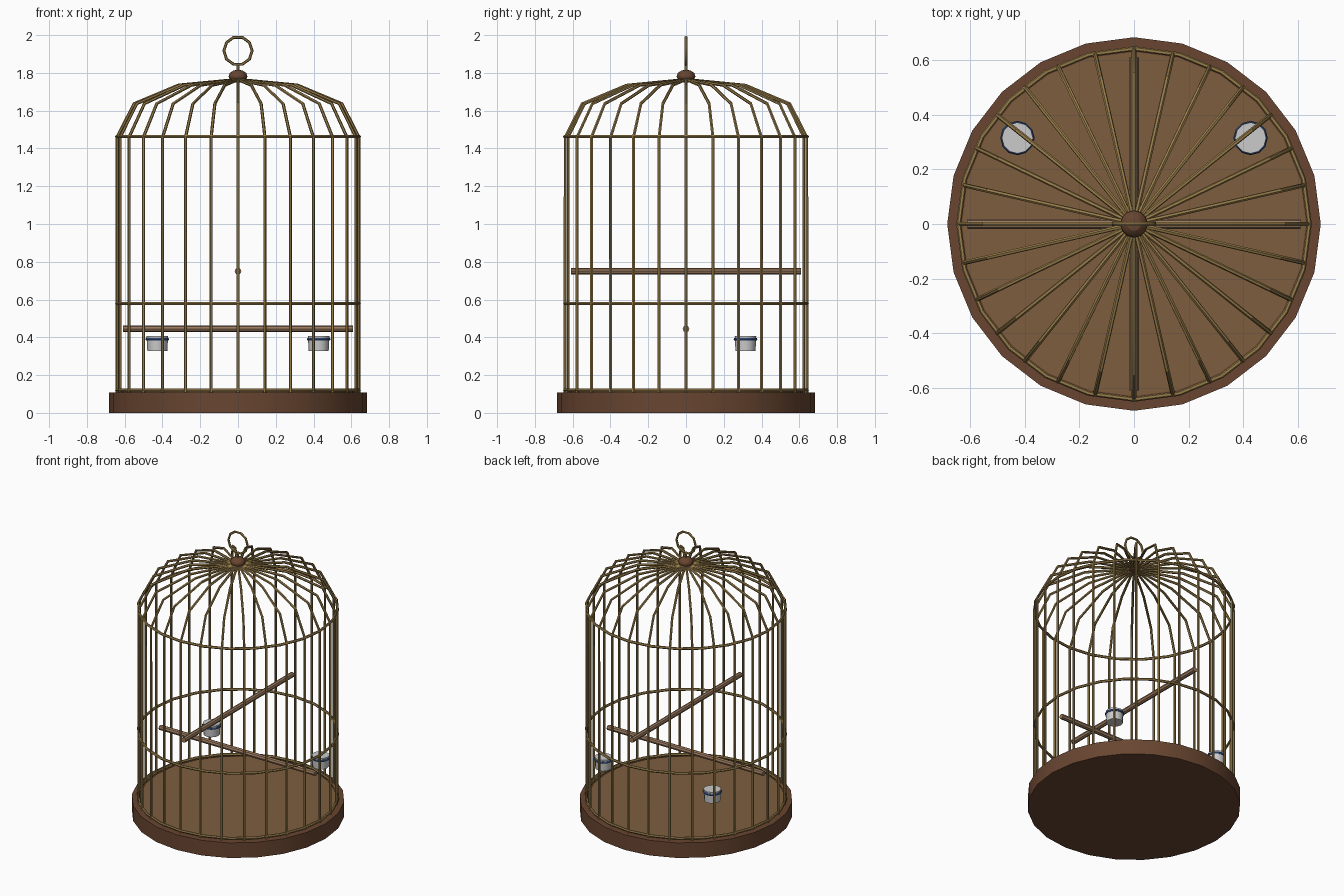
import bpy, math
from math import sin, cos, pi

if "Cube" in bpy.data.objects:
    bpy.data.objects.remove(bpy.data.objects["Cube"])


def mat(name, r, g, b):
    m = bpy.data.materials.new(name)
    m.diffuse_color = (r, g, b, 1)
    m.use_nodes = True
    m.node_tree.nodes["Principled BSDF"].inputs["Base Color"].default_value = m.diffuse_color
    return m


BRASS = mat("brass", 0.32, 0.21, 0.07)
WOOD = mat("dark_wood", 0.14, 0.06, 0.03)
FLOOR = mat("floor_wood", 0.21, 0.11, 0.05)
PERCH = mat("perch_wood", 0.32, 0.19, 0.11)
WHITE = mat("cup_white", 0.75, 0.75, 0.72)
BLUE = mat("cup_blue", 0.04, 0.09, 0.25)


def finish(name, m, angle=35):
    ob = bpy.context.object
    ob.name = ob.data.name = name
    ob.data.materials.clear()
    ob.data.materials.append(m)
    bpy.ops.object.shade_smooth_by_angle(angle=math.radians(angle))
    return ob


def cyl(name, m, r, length, loc, sides, rot=(0, 0, 0), r2=None):
    bpy.ops.mesh.primitive_cone_add(vertices=sides, radius1=r, radius2=r if r2 is None else r2,
                                    depth=length, location=loc, rotation=rot)
    return finish(name, m)


def torus(name, m, R, r, loc, segs, sides=6, rot=(0, 0, 0)):
    bpy.ops.mesh.primitive_torus_add(major_radius=R, minor_radius=r, major_segments=segs,
                                     minor_segments=sides, location=loc, rotation=rot)
    return finish(name, m)


# Base and floor
cyl("base", WOOD, 0.684, 0.107, (0, 0, 0.0535), 24)
cyl("floor", FLOOR, 0.63, 0.02, (0, 0, 0.102), 24)

# Cage bars: upright wire bending into the dome
profile = [(0.64, 0.105), (0.64, 1.46), (0.55, 1.637), (0.315, 1.735), (0, 1.765)]
curve = bpy.data.curves.new("cage_bars", "CURVE")
curve.dimensions = "3D"
curve.bevel_depth = 0.0085
curve.bevel_resolution = 1
curve.use_fill_caps = True
N = 28
for i in range(N):
    a = 2 * pi * i / N
    s = curve.splines.new("POLY")
    s.points.add(len(profile) - 1)
    for p, (r, z) in zip(s.points, profile):
        p.co = (r * cos(a), r * sin(a), z, 1)
bars = bpy.data.objects.new("cage_bars", curve)
bpy.context.collection.objects.link(bars)
bpy.context.view_layer.objects.active = bars
bars.select_set(True)
bpy.ops.object.convert(target="MESH")
finish("cage_bars", BRASS)

# Hoops
for name, z in (("bottom_hoop", 0.12), ("middle_hoop", 0.58), ("top_hoop", 1.463)):
    torus(name, BRASS, 0.642, 0.009, (0, 0, z), 24)

# Finial knob, stem and hanging ring
bpy.ops.mesh.primitive_uv_sphere_add(segments=12, ring_count=6, radius=0.05, location=(0, 0, 1.782))
bpy.context.object.scale = (1, 1, 0.7)
finish("finial_knob", WOOD, 30)
cyl("ring_stem", BRASS, 0.008, 0.06, (0, 0, 1.82), 6)
torus("hanging_ring", BRASS, 0.075, 0.008, (0, 0, 1.917), 10, 6, (pi / 2, 0, 0))

# Perches
cyl("low_perch", PERCH, 0.018, 1.22, (0, 0, 0.445), 8, (0, pi / 2, 0))
cyl("high_perch", PERCH, 0.018, 1.22, (0, 0, 0.75), 8, (pi / 2, 0, 0))

# Feeding cups
for side, x in (("left", -0.427), ("right", 0.427)):
    cyl(side + "_cup", WHITE, 0.053, 0.08, (x, 0.315, 0.367), 12, r2=0.057)
    torus(side + "_cup_rim", BLUE, 0.055, 0.008, (x, 0.315, 0.39), 12)
